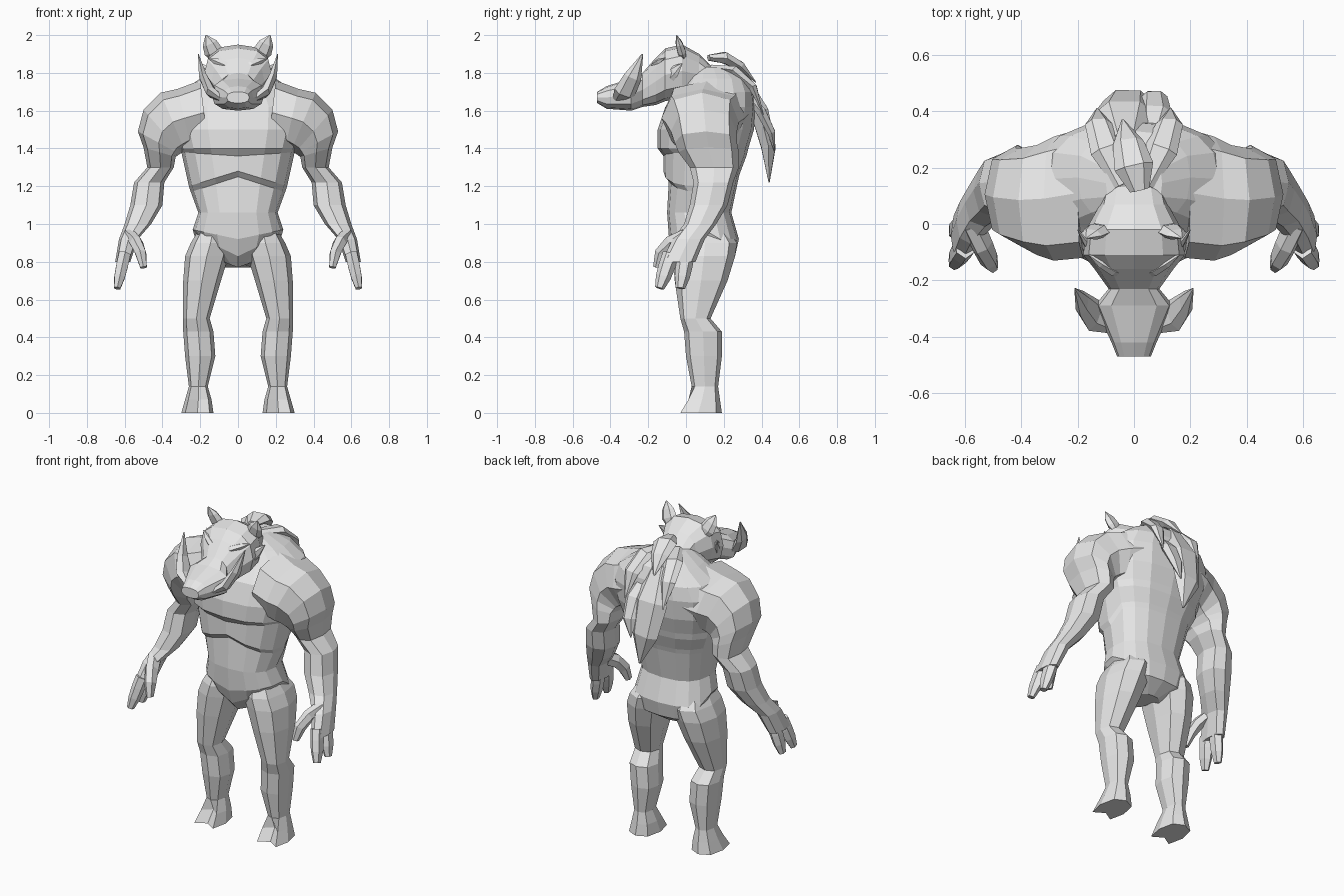
import bpy
import bmesh
from math import cos, sin, pi, copysign
from mathutils import Vector

cube = bpy.data.objects.get("Cube")
if cube:
    bpy.data.objects.remove(cube)

# One plain grey for the whole body
grey = bpy.data.materials.new("plain_grey")
grey.use_nodes = True
grey.diffuse_color = (.8, .8, .8, 1)
shader = grey.node_tree.nodes["Principled BSDF"]
shader.inputs["Base Color"].default_value = grey.diffuse_color

SIDEWAYS = Vector((1, 0, 0))
FORWARD = Vector((0, 1, 0))
UPWARD = Vector((0, 0, 1))
LEAF = (.5, 1, .8, .06)
BLUNT = (1, 1, .9, .55)


def loft(name, rings, mirrored=False):
    """Skin a list of point rings, close both ends, optionally mirror across x."""
    bm = bmesh.new()
    loops = [[bm.verts.new(point) for point in ring] for ring in rings]
    for lower, upper in zip(loops, loops[1:]):
        count = len(lower)
        for i in range(count):
            following = (i + 1) % count
            bm.faces.new((lower[i], lower[following], upper[following], upper[i]))
    bm.faces.new(loops[0])
    bm.faces.new(loops[-1])
    bmesh.ops.recalc_face_normals(bm, faces=bm.faces)
    mesh = bpy.data.meshes.new(name)
    bm.to_mesh(mesh)
    bm.free()
    mesh.materials.append(grey)
    obj = bpy.data.objects.new(name, mesh)
    bpy.context.collection.objects.link(obj)
    if mirrored:
        obj.modifiers.new("Mirror", "MIRROR").use_mirror_merge = False
    return obj


def oval(x_min, x_max, y_min, y_max, height, rise=0, sides=8, arch=0, notch=0):
    """Boxy oval ring; rise tilts it up towards +x, arch lifts the sides of its
    front, notch dents its front middle."""
    ring = []
    for i in range(sides):
        angle = 2 * pi * i / sides
        c, s = [copysign(abs(value) ** .8, value) for value in (cos(angle), sin(angle))]
        x = (x_min + x_max + c * (x_max - x_min)) / 2
        y = (y_min + y_max + s * (y_max - y_min)) / 2
        z = height + c * rise / 2 + (arch * abs(c) if s < .1 else 0)
        if s < -.99:
            y += notch
        ring.append(Vector((x, y, z)))
    return ring


def blade(name, root, tip, width, side, bow=(0, 0, 0), outline=LEAF, flatness=.5, mirrored=True):
    """Six-sided leaf, spike or finger from root to tip, bent in the middle by bow."""
    root, tip, bow = Vector(root), Vector(tip), Vector(bow)
    last = len(outline) - 1
    rings = []
    for i, scale in enumerate(outline):
        position = i / last
        centre = root.lerp(tip, position) + bow * sin(pi * position)
        tangent = (tip - root + bow * pi * cos(pi * position)).normalized()
        normal = tangent.cross(side).normalized()
        across = normal.cross(tangent) * width * scale
        depth = normal * width * scale * flatness
        rings.append([centre + across * cos(k * pi / 3) + depth * sin(k * pi / 3)
                      for k in range(6)])
    return loft(name, rings, mirrored)


# Torso: half width, front, back, height, arch of the front
torso = [
    (.08, 0, .17, .77, .03),
    (.21, -.06, .26, .83, .1),
    (.24, -.09, .28, .92, .05),
    (.21, -.1, .24, 1.06),
    (.25, -.09, .28, 1.25, -.08),
    (.26, -.12, .29, 1.28, -.08),
    (.3, -.12, .32, 1.36, .02),
    (.31, -.15, .33, 1.4),
    (.34, -.15, .36, 1.5),
    (.35, -.11, .37, 1.62),
    (.3, -.04, .36, 1.7),
    (.2, 0, .33, 1.77),
    (.1, .04, .25, 1.83),
]
loft("torso", [oval(-width, width, front, back, height, sides=16, arch=sum(arch))
               for width, front, back, height, *arch in torso])

# Legs with cloven hooves: inner, outer, front, back, height
leg = [
    (.06, .19, -.03, .2, 1),
    (.04, .25, -.07, .27, .9),
    (.05, .28, -.07, .26, .83),
    (.09, .29, -.06, .22, .7),
    (.15, .29, -.03, .13, .5),
    (.13, .29, -.01, .19, .43),
    (.12, .28, 0, .19, .3),
    (.16, .26, .03, .17, .14),
]
hoof = [(.14, .28, -.01, .18, .07), (.13, .3, -.06, .19, 0)]
loft("legs", [oval(*row) for row in leg] + [oval(*row, notch=.07) for row in hoof], True)

# Arms from collar to palm: inner, outer, front, back, height, rise
arm = [
    (.16, .2, -.12, .34, 1.59, .34),
    (.25, .32, -.13, .31, 1.56, .31),
    (.28, .41, -.11, .28, 1.54, .31),
    (.3, .5, -.08, .27, 1.49, .23),
    (.31, .53, -.06, .27, 1.43, .12),
    (.33, .5, -.04, .28, 1.38, .05),
    (.34, .48, .02, .28, 1.3),
    (.39, .55, .04, .25, 1.22),
    (.4, .57, .02, .22, 1.1),
    (.46, .6, -.01, .16, 1),
    (.53, .63, -.07, .1, .92),
    (.57, .65, -.13, .05, .8),
]
loft("arms", [oval(*row) for row in arm], True)

# Two broad fingers and a thumb
for label, root, tip in (("front", -.08, -.14), ("rear", 0, -.03)):
    blade(label + "_fingers", (.6, root, .84), (.64, tip, .66), .045, FORWARD,
          outline=BLUNT, flatness=.8)
blade("thumbs", (.57, 0, .94), (.5, -.15, .77), .045, FORWARD,
      bow=(-.01, -.03, .02), outline=BLUNT, flatness=.8)

# Head and snout: half width, underside, top, distance along y
head = [
    (.1, 1.7, 1.82, .15),
    (.12, 1.68, 1.9, .07),
    (.17, 1.67, 1.95, -.02),
    (.18, 1.65, 1.93, -.11),
    (.14, 1.63, 1.88, -.16),
    (.09, 1.62, 1.8, -.23),
    (.14, 1.6, 1.77, -.29),
    (.08, 1.61, 1.73, -.42),
    (.06, 1.64, 1.7, -.47),
]
loft("head", [[(p.x, p.z, p.y) for p in oval(-width, width, low, top, y, sides=12)]
              for width, low, top, y in head])

# Features of the face
blade("tusks", (.08, -.36, 1.66), (.21, -.23, 1.9), .06, FORWARD, bow=(.02, -.01, -.05))
blade("ears", (.11, -.01, 1.87), (.17, -.05, 2), .05, SIDEWAYS)
blade("cheek_tufts", (.11, -.14, 1.73), (.2, -.02, 1.85), .04, UPWARD)
blade("brows", (.02, -.18, 1.82), (.16, -.11, 1.88), .03, FORWARD, flatness=.8)

# Mane of overlapping leaf-shaped locks
blade("crest_lock", (.02, .12, 1.88), (-.04, .37, 1.75), .07, SIDEWAYS,
      bow=(0, 0, .05), mirrored=False)
blade("long_lock", (-.03, .3, 1.78), (.01, .44, 1.22), .11, SIDEWAYS,
      bow=(-.02, .05, 0), mirrored=False)
blade("back_lock", (.06, .31, 1.7), (.05, .47, 1.38), .06, SIDEWAYS,
      bow=(.02, .04, 0), mirrored=False)
blade("shoulder_locks", (.04, .14, 1.83), (.13, .41, 1.58), .06, SIDEWAYS, bow=(.03, .04, .07))
